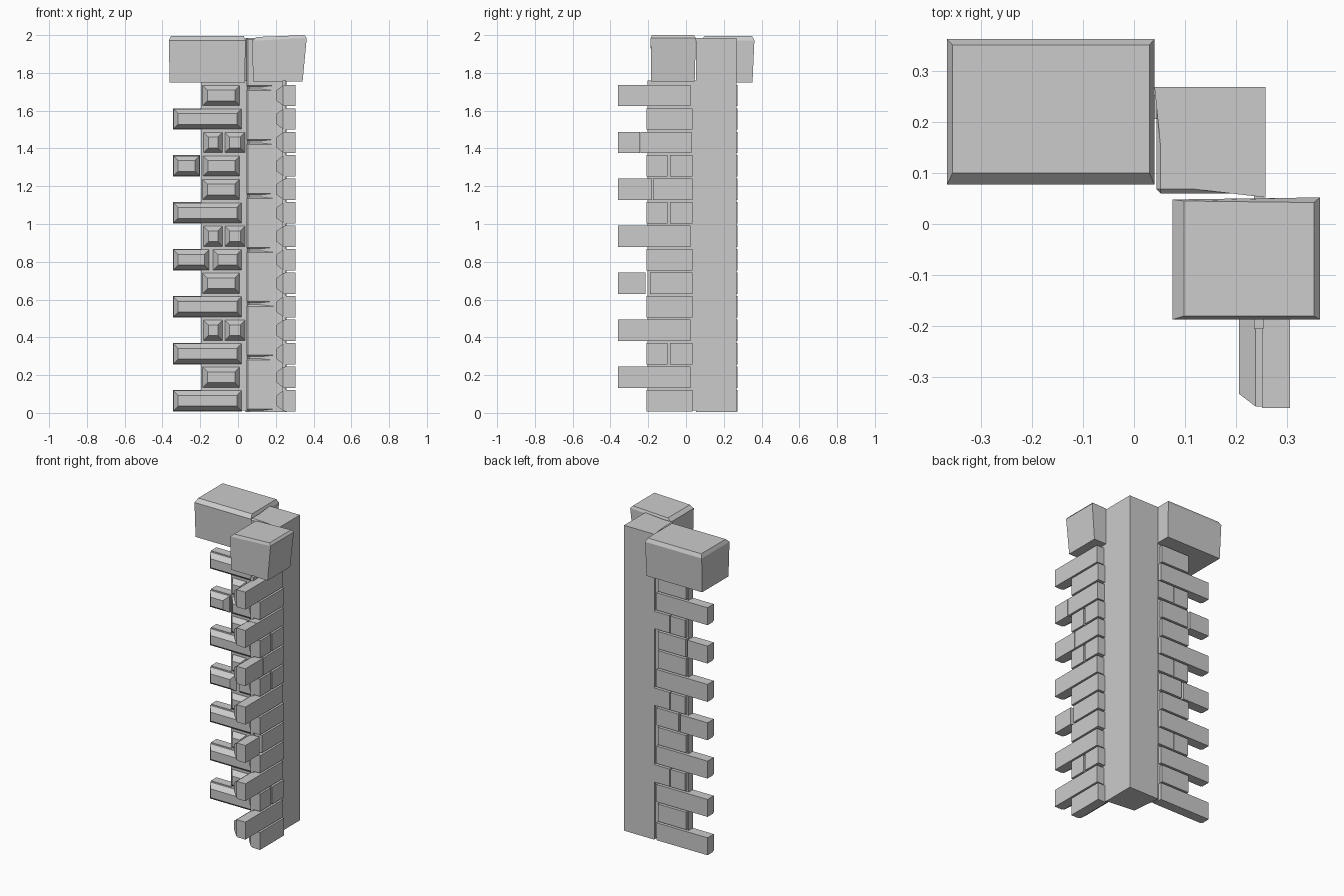
import bpy, bmesh

if "Cube" in bpy.data.objects:
    bpy.data.objects.remove(bpy.data.objects["Cube"])

def finish(name, bm, bevel=0.0):
    bmesh.ops.recalc_face_normals(bm, faces=bm.faces)
    me = bpy.data.meshes.new(name)
    bm.to_mesh(me)
    bm.free()
    ob = bpy.data.objects.new(name, me)
    bpy.context.collection.objects.link(ob)
    if bevel:
        m = ob.modifiers.new("bevel", 'BEVEL')
        m.width = bevel
        m.segments = 1
    return ob

def loft(bm, low, high):
    a = [bm.verts.new(p) for p in low]
    b = [bm.verts.new(p) for p in high]
    n = len(a)
    bm.faces.new(a)
    bm.faces.new(b)
    for i in range(n):
        bm.faces.new((a[i], a[(i + 1) % n], b[(i + 1) % n], b[i]))

def rect(x0, x1, y0, y1, z):
    return [(x0, y0, z), (x1, y0, z), (x1, y1, z), (x0, y1, z)]

def box(bm, x0, x1, y0, y1, z0, z1):
    loft(bm, rect(x0, x1, y0, y1, z0), rect(x0, x1, y0, y1, z1))

# Brick: s = along the wall, d = depth from inner to outer face.
# The inner face is chamfered, the outer face is flat.
def brick(bm, s0, s1, d0, d1, z0, z1, to_world):
    c = 0.028
    def ring(i, d):
        return [to_world(s0 + i, d, z0 + i), to_world(s1 - i, d, z0 + i),
                to_world(s1 - i, d, z1 - i), to_world(s0 + i, d, z1 - i)]
    loft(bm, ring(0, d0 + 0.045), ring(0, d1))
    loft(bm, ring(0.003, d0 + 0.033), ring(0.003, d0 + 0.045))
    loft(bm, ring(c, d0), ring(0.003, d0 + 0.033))

def wing(name, rows, spans, d0, d1, to_world):
    bm = bmesh.new()
    for r, key in enumerate(rows):
        for s0, s1 in spans[key]:
            brick(bm, s0, s1, d0, d1, 0.008 + 0.1243 * r, 0.121 + 0.1243 * r, to_world)
    finish(name, bm)

# Left and front brick wings, L = long, S = short, H = halves, A/B = split long rows
left = {'L': [(-0.345, 0.022)], 'S': [(-0.19, 0.012)],
        'H': [(-0.185, -0.079), (-0.073, 0.04)],
        'A': [(-0.345, -0.15), (-0.135, 0.022)], 'B': [(-0.345, -0.2), (-0.187, 0.012)]}
wing("left_bricks", "LSLHLSAHLSBHLS", left, 0.17, 0.272, lambda s, d, z: (s, d, z))
front = {'L': [(-0.36, 0.025)], 'S': [(-0.21, 0.035)],
         'H': [(-0.21, -0.098), (-0.085, 0.035)],
         'A': [(-0.36, -0.215), (-0.19, 0.035)], 'B': [(-0.36, -0.18), (-0.175, 0.035)],
         'C': [(-0.36, -0.243), (-0.24, 0.03)]}
wing("front_bricks", "SLHLSASLHBHCSL", front, 0.205, 0.305, lambda s, d, z: (d, s, z))

# Mortar cores
bm = bmesh.new()
box(bm, -0.195, 0.06, 0.205, 0.252, 0.012, 1.76)
box(bm, 0.235, 0.253, -0.205, 0.07, 0.012, 1.76)
finish("mortar", bm)

# Corner pillar core, slanted on its inner side
bm = bmesh.new()
plan = [(0.06, 0.075), (0.257, 0.052), (0.257, 0.268), (0.04, 0.268)]
loft(bm, [(x, y, 0.005) for x, y in plan], [(x, y, 1.985) for x, y in plan])
finish("corner_pillar", bm)

# Dressed stones on the pillar's inner faces
bm = bmesh.new()
for i in range(7):
    z = 0.012 + 0.2855 * i
    box(bm, 0.044, 0.21, 0.06, 0.25, z, min(z + 0.275, 1.985))
finish("pillar_stones", bm, 0.008)

# Cap stones
bm = bmesh.new()
loft(bm, rect(-0.362, 0.036, 0.082, 0.352, 1.748), rect(-0.366, 0.04, 0.077, 0.362, 1.972))
loft(bm, rect(-0.366, 0.04, 0.077, 0.362, 1.972), rect(-0.355, 0.03, 0.1, 0.35, 1.995))
finish("left_cap", bm)
bm = bmesh.new()
loft(bm, rect(0.08, 0.342, -0.185, 0.046, 1.755),
     [(0.075, -0.187, 1.97), (0.364, -0.187, 1.985), (0.364, 0.052, 1.985), (0.075, 0.048, 1.97)])
loft(bm, [(0.075, -0.187, 1.97), (0.364, -0.187, 1.985), (0.364, 0.052, 1.985), (0.075, 0.048, 1.97)],
     [(0.098, -0.18, 1.99), (0.352, -0.18, 2.0), (0.352, 0.042, 2.0), (0.098, 0.045, 1.99)])
finish("front_cap", bm)
